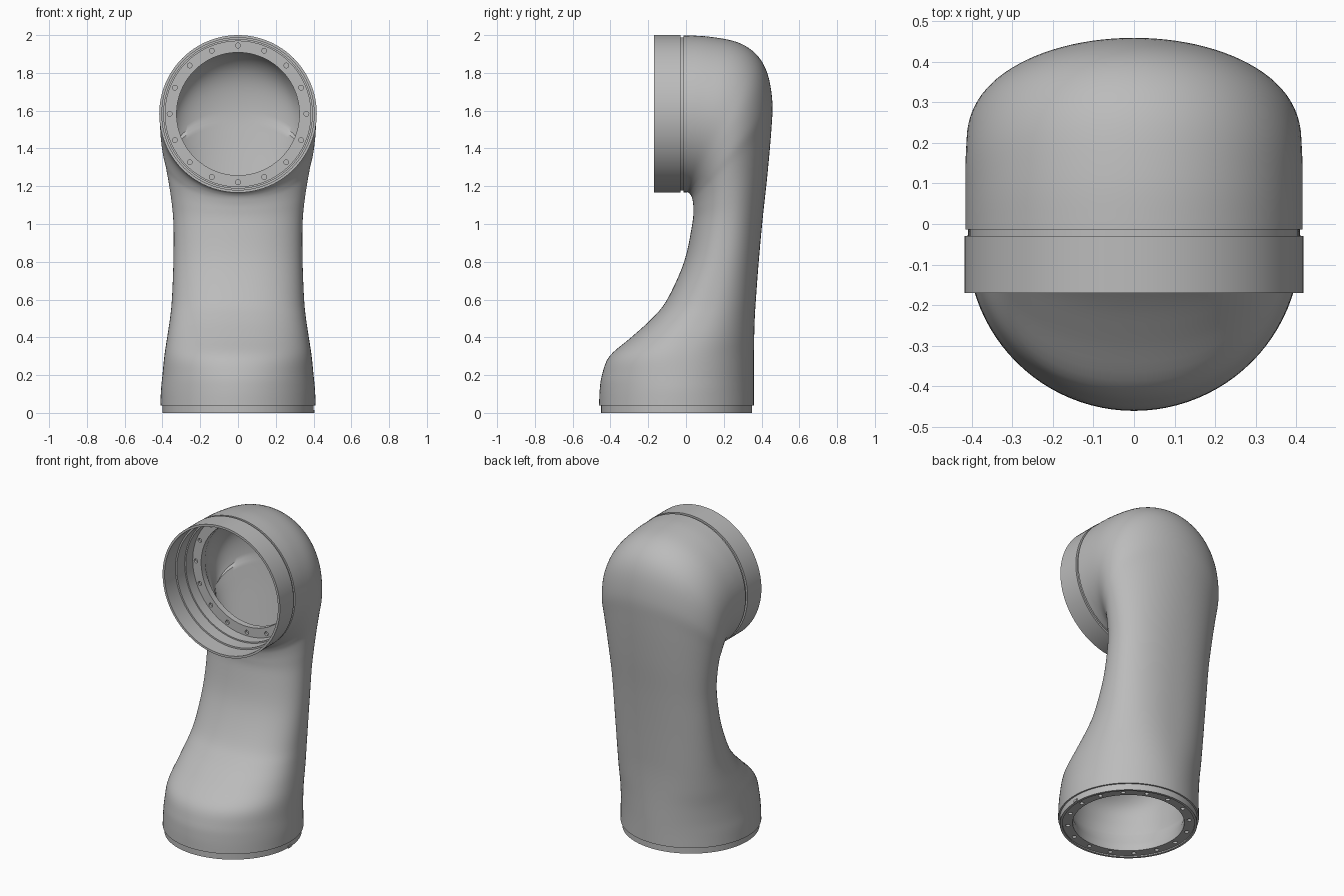
import bpy, bmesh, math
from mathutils import Matrix, Vector

cube = bpy.data.objects.get("Cube")
if cube:
    bpy.data.objects.remove(cube, do_unlink=True)

grey = bpy.data.materials.new("satin grey")
grey.use_nodes = True
colour = (0.5, 0.5, 0.5, 1)
grey.diffuse_color = colour
grey.node_tree.nodes["Principled BSDF"].inputs["Base Color"].default_value = colour

SIDES = 96
HEAD_Z = 1.583
BASE_Y = -0.05


def add_object(name, bm):
    bmesh.ops.recalc_face_normals(bm, faces=bm.faces)
    mesh = bpy.data.meshes.new(name)
    bm.to_mesh(mesh)
    bm.free()
    mesh.materials.append(grey)
    obj = bpy.data.objects.new(name, mesh)
    bpy.context.collection.objects.link(obj)
    return obj


def smooth(obj):
    bpy.ops.object.select_all(action='DESELECT')
    obj.select_set(True)
    bpy.context.view_layer.objects.active = obj
    bpy.ops.object.shade_smooth_by_angle(angle=math.radians(35))


def ring_points(section):
    """Superellipse spanning the inner and outer profile points."""
    ay, az, by, bz, half, n = section
    points = []
    for i in range(SIDES):
        t = math.tau * i / SIDES
        c = math.copysign(abs(math.cos(t)) ** (2 / n), math.cos(t))
        s = math.copysign(abs(math.sin(t)) ** (2 / n), math.sin(t))
        points.append((half * s, (ay + by) / 2 + c * (by - ay) / 2,
                       (az + bz) / 2 + c * (bz - az) / 2))
    return points


def closed_loft(name, sections):
    """Skin the rings, joining the last one back to the first."""
    bm = bmesh.new()
    rings = [[bm.verts.new(p) for p in ring_points(s)] for s in sections]
    for k, lower in enumerate(rings):
        upper = rings[(k + 1) % len(rings)]
        for i in range(SIDES):
            j = (i + 1) % SIDES
            bm.faces.new((lower[i], lower[j], upper[j], upper[i]))
    return add_object(name, bm)


def spline(keys, steps):
    """Catmull-Rom through the key sections."""
    result = []
    for k in range(len(keys) - 1):
        p0, p1 = keys[max(k - 1, 0)], keys[k]
        p2, p3 = keys[k + 1], keys[min(k + 2, len(keys) - 1)]
        for q in range(steps):
            t = q / steps
            result.append(tuple(
                b + t / 2 * (c - a + t * (2 * a - 5 * b + 4 * c - d
                             + t * (3 * (b - c) + d - a)))
                for a, b, c, d in zip(p0, p1, p2, p3)))
    return result + [keys[-1]]


def head_circle(y, r):
    return (y, HEAD_Z - r, y, HEAD_Z + r, r, 2)


def base_circle(z, r):
    return (BASE_Y - r, z, BASE_Y + r, z, r, 2)


def inset(section, wall):
    ay, az, by, bz, half, n = section
    a, b = Vector((ay, az)), Vector((by, bz))
    step = (b - a).normalized() * wall
    a, b = a + step, b - step
    # keep the cavity behind the recessed mounting plate
    if bz > 1.6:
        a.x = max(a.x, 0.14)
    return (a.x, a.y, b.x, b.y, half - wall, n)


# Key sections: front y, z, back y, z, half width, squareness
keys = [
    (-.46, .04, .36, .04, .41, 2),
    (-.457, .12, .36, .12, .408, 2),
    (-.445, .2, .36, .2, .4, 2.05),
    (-.405, .3, .36, .3, .39, 2.15),
    (-.29, .4, .361, .4, .375, 2.25),
    (-.18, .5, .364, .5, .36, 2.3),
    (-.1, .6, .37, .6, .35, 2.3),
    (-.01, .8, .385, .8, .342, 2.25),
    (.033, 1, .405, 1.02, .342, 2.2),
    (.039, 1.08, .43, 1.25, .358, 2.1),
    (.036, 1.12, .452, 1.5, .382, 2),
    (.03, 1.145, .457, 1.65, .4, 2),
    (.02, 1.16, .43, 1.8, .41, 2),
    (.012, 1.166, .37, 1.9, .413, 2),
    (.008, 1.168, .27, 1.963, .415, 2),
    (.004, 1.168, .12, 1.992, .415, 2),
    (0, 1.168, 0, 1.998, .415, 2),
]
STEPS = 5
skin = spline(keys, STEPS)

# Stepped socket, rim and groove of the head
socket = [head_circle(y, r) for y, r in (
    (.13, .325), (.115, .325), (.115, .385), (.02, .385), (.02, .393),
    (-.06, .393), (-.06, .403), (-.17, .403), (-.17, .417),
    (-.03, .417), (-.03, .405), (-.013, .405), (-.013, .415))]

# Stepped foot
foot = [base_circle(z, r) for z, r in (
    (.04, .4), (0, .4), (0, .385), (.03, .385), (.03, .325), (.06, .325))]

# Hollow interior
cavity = [inset(s, .06) for s in skin[STEPS:14 * STEPS + 1]]

smooth(closed_loft("arm_shell", socket + skin[::-1] + foot + cavity))


def mounting_ring(name, inner, outer, bolt_radius, thickness, placement):
    """Annulus with its visible face at local z = 0 and sixteen blind holes."""
    bm = bmesh.new()
    loops = []
    for r, z in ((inner, 0), (outer, 0), (outer, thickness), (inner, thickness)):
        loops.append([bm.verts.new((r * math.cos(math.tau * i / SIDES),
                                    r * math.sin(math.tau * i / SIDES), z))
                      for i in range(SIDES)])
    for k in range(4):
        a, b = loops[k], loops[(k + 1) % 4]
        for i in range(SIDES):
            j = (i + 1) % SIDES
            bm.faces.new((a[i], a[j], b[j], b[i]))
    ring = add_object(name, bm)

    # Drill the bolt circle
    bm = bmesh.new()
    for i in range(16):
        turn = Matrix.Rotation(math.tau * i / 16, 4, 'Z')
        bmesh.ops.create_cone(bm, cap_ends=True, segments=12, radius1=.013,
                              radius2=.013, depth=.03,
                              matrix=turn @ Matrix.Translation((bolt_radius, 0, 0)))
    drill = add_object(name + "_drill", bm)
    drill.hide_render = True
    cut = ring.modifiers.new("bolt holes", 'BOOLEAN')
    cut.operation = 'DIFFERENCE'
    cut.solver = 'EXACT'
    cut.object = drill
    smooth(ring)
    bpy.ops.object.modifier_apply(modifier=cut.name)
    bpy.data.objects.remove(drill, do_unlink=True)
    ring.matrix_world = placement


# Bolt rings recessed in the head and the foot
mounting_ring("head_mounting_ring", .325, .386, .362, .035,
              Matrix.Translation((0, .09, HEAD_Z)) @ Matrix.Rotation(-math.pi / 2, 4, 'X'))
mounting_ring("foot_mounting_ring", .325, .386, .355, .035,
              Matrix.Translation((0, BASE_Y, .008)))

# Small locating key on the side of the foot
bm = bmesh.new()
bmesh.ops.create_cube(bm, size=1, matrix=Matrix.Translation((.4, BASE_Y, .007))
                      @ Matrix.Diagonal((.012, .03, .014, 1)))
add_object("locating_key", bm)
